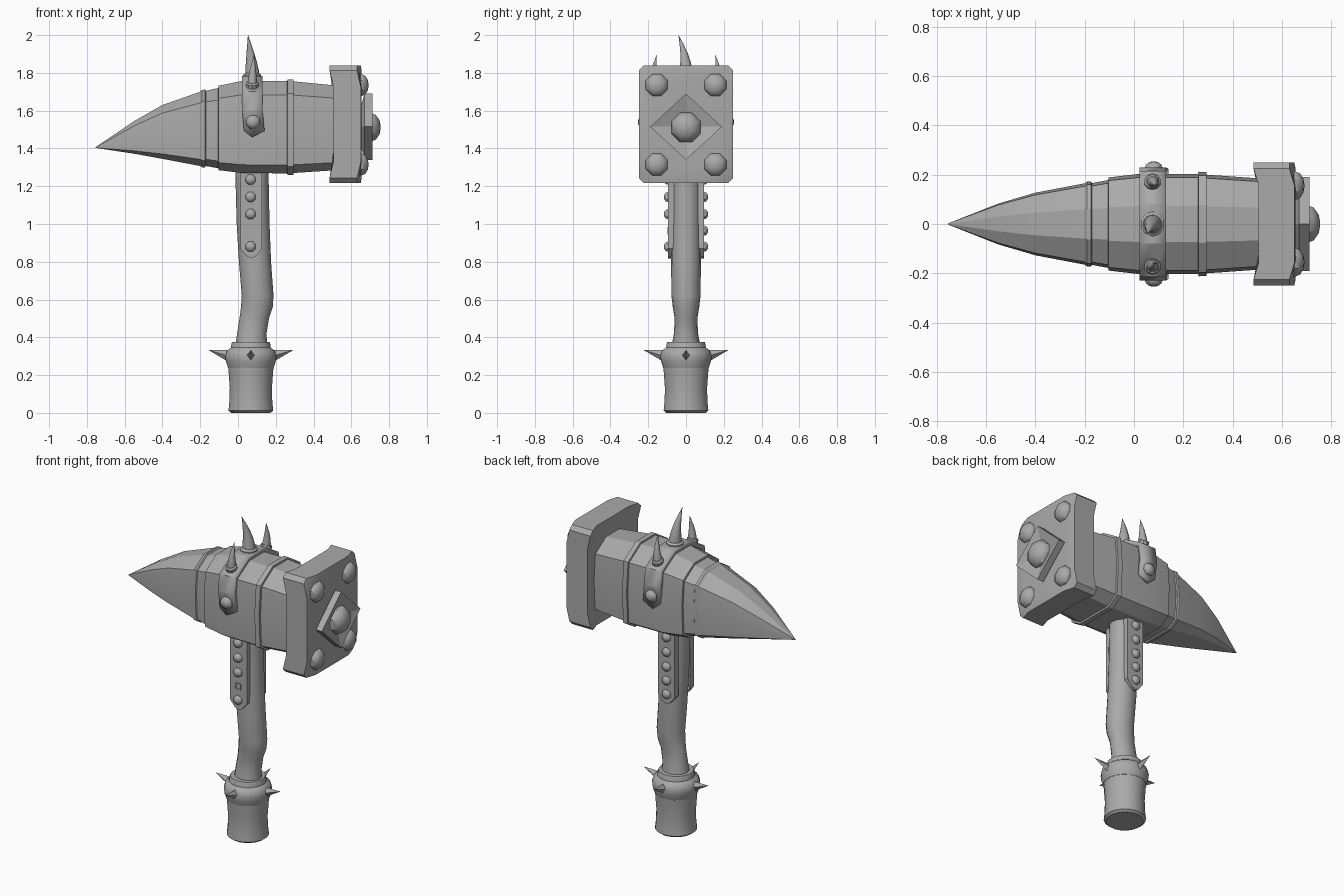
import bpy, math
from mathutils import Vector

if "Cube" in bpy.data.objects:
    bpy.data.objects.remove(bpy.data.objects["Cube"], do_unlink=True)

grey = bpy.data.materials.new("worn grey")
grey.use_nodes = True
grey.diffuse_color = (0.4, 0.4, 0.4, 1)
grey.node_tree.nodes["Principled BSDF"].inputs["Base Color"].default_value = (0.4, 0.4, 0.4, 1)


def make(name, verts, faces, angle=30):
    mesh = bpy.data.meshes.new(name)
    mesh.from_pydata(verts, [], faces)
    mesh.materials.append(grey)
    obj = bpy.data.objects.new(name, mesh)
    bpy.context.collection.objects.link(obj)
    bpy.ops.object.select_all(action='DESELECT')
    obj.select_set(True)
    bpy.context.view_layer.objects.active = obj
    bpy.ops.object.mode_set(mode='EDIT')
    bpy.ops.mesh.select_all(action='SELECT')
    bpy.ops.mesh.normals_make_consistent(inside=False)
    bpy.ops.object.mode_set(mode='OBJECT')
    bpy.ops.object.shade_smooth_by_angle(angle=math.radians(angle))
    return obj


def loft(name, rings, angle=30):
    """Skin a list of equal rings and cap both ends."""
    n = len(rings[0])
    verts = [v for ring in rings for v in ring]
    faces = [(k * n + i, k * n + (i + 1) % n, (k + 1) * n + (i + 1) % n, (k + 1) * n + i)
             for k in range(len(rings) - 1) for i in range(n)]
    faces += [tuple(range(n)), tuple(range(len(verts) - n, len(verts)))]
    return make(name, verts, faces, angle)


def lathe(name, profile, origin, axis=(0, 0, 1), seg=16, angle=30):
    """Turn (radius, height) pairs around an axis."""
    turn = Vector((0, 0, 1)).rotation_difference(Vector(axis))
    rings = [[Vector(origin) + turn @ Vector((r * math.cos(a), r * math.sin(a), h))
              for a in (math.tau * (i + 0.5) / seg for i in range(seg))] for r, h in profile]
    return loft(name, rings, angle)


def stud(name, origin, axis, radius, height):
    dome = [(1, -0.3), (1, 0.15), (0.85, 0.6), (0.5, 0.9), (0.12, 1)]
    lathe(name, [(radius * r, height * h) for r, h in dome], origin, axis, 8, 40)


# Head: faceted spike, stepped collars and a raised band
def section(x, low, high, half):
    h = high - low
    right = [(0.36, high), (0.93, high - 0.15 * h), (1, low + 0.5 * h),
             (0.95, low + 0.09 * h), (0.6, low)]
    pts = right + [(-y, z) for y, z in reversed(right)]
    return [(x, y * half, z) for y, z in pts]


stations = [
    (-0.755, 1.403, 1.406, 0.002), (-0.55, 1.372, 1.545, 0.083), (-0.4, 1.345, 1.63, 0.127),
    (-0.2, 1.307, 1.7, 0.165), (-0.19, 1.30, 1.71, 0.172), (-0.175, 1.30, 1.713, 0.172),
    (-0.17, 1.307, 1.705, 0.166), (-0.105, 1.295, 1.72, 0.178), (-0.103, 1.285, 1.732, 0.189),
    (0.02, 1.27, 1.757, 0.203), (0.26, 1.268, 1.757, 0.203), (0.262, 1.26, 1.766, 0.212),
    (0.293, 1.26, 1.766, 0.211), (0.295, 1.27, 1.755, 0.2), (0.52, 1.285, 1.733, 0.184)]
loft("hammer_head", [section(*s) for s in stations], 15)

# Striking plate with swept-back corners
corner = [(0.25, 0.2, 0), (0.25, 0.285, 1), (0.225, 0.31, 1), (0.16, 0.31, 0)]
outline = corner + [(-y, z, s) for y, z, s in reversed(corner)]
outline += [(-y, -z, s) for y, z, s in outline]


def plate_ring(x, scale, sweep):
    return [(x - sweep * s, y * scale, 1.528 + z * scale) for y, z, s in outline]


loft("striking_plate", [plate_ring(0.505, 0.75, 0), plate_ring(0.505, 1, 0.02),
                        plate_ring(0.65, 1, 0.02), plate_ring(0.655, 0.9, 0.01),
                        plate_ring(0.655, 0.7, 0)], 15)

# Diamond ornament with tips lifted off the plate
diamond = [Vector((0, 0.19, 0)), Vector((0, 0, 0.175)), Vector((0, -0.19, 0)), Vector((0, 0, -0.175))]
rings = []
for x, scale in ((0.645, 0.5), (0.67, 1), (0.712, 1), (0.685, 0.35)):
    rings.append([Vector((x, 0, 1.515)) + d * scale for d in diamond])
loft("diamond_ornament", rings, 5)
stud("center_stud", (0.69, 0, 1.512), (1, 0, 0), 0.084, 0.065)
for y in (-0.155, 0.155):
    for z in (1.315, 1.735):
        stud("plate_stud", (0.648, y, z), (1, 0, 0), 0.063, 0.043)

# Strap over the head: pointed ends, thickened outward
arch = [(-0.208, 1.495), (-0.216, 1.6), (-0.203, 1.695), (-0.076, 1.77)]
arch += [(-y, z) for y, z in reversed(arch)]
verts = []
for i, (y, z) in enumerate(arch):
    tip = 0.035 if i in (0, len(arch) - 1) else 0
    lean = 0.01 if tip else 0
    verts += [(0.022 + lean, y, z), (0.075, y, z - tip), (0.13 + lean, y, z)]
faces = [(3 * i + j, 3 * i + j + 1, 3 * i + j + 4, 3 * i + j + 3)
         for i in range(len(arch) - 1) for j in range(2)]
strap = make("head_strap", verts, faces, 10)
thick = strap.modifiers.new("thickness", 'SOLIDIFY')
thick.thickness = 0.028
thick.offset = 0
for side in (-1, 1):
    stud("strap_stud", (0.08, side * 0.22, 1.54), (0, side, 0), 0.04, 0.034)


# Curved horns with base rings
def horn(name, base, tip, radius, bow):
    base, tip = Vector(base), Vector(tip)
    rings = []
    for t in (0, 0.2, 0.4, 0.6, 0.8, 0.93, 1):
        center = base.lerp(tip, t) + Vector((0.2, 1, 0)) * bow * math.sin(math.pi * t)
        r = radius * max(1 - t ** 1.4, 0.03)
        rings.append([center + Vector((r * math.cos(a), r * math.sin(a), 0))
                      for a in (math.tau * i / 10 for i in range(10))])
    loft(name, rings, 40)


horn("center_horn", (0.078, 0, 1.765), (0.053, -0.04, 2.0), 0.04, 0.014)
lathe("center_horn_ring", [(0.05, 0), (0.05, 0.025), (0.038, 0.035)], (0.075, 0, 1.765), seg=10)
for side in (-1, 1):
    horn("side_horn", (0.075, side * 0.168, 1.725), (0.085, side * 0.155, 1.895), 0.027, side * 0.008)
    lathe("side_horn_ring", [(0.034, 0), (0.034, 0.025), (0.026, 0.032)],
          (0.075, side * 0.165, 1.722), (0, side * 0.4, 1), 10)

# Gently crooked handle: height, centre x, half width, half depth
grip = [(0.34, 0.07, 0.085, 0.078), (0.42, 0.073, 0.078, 0.064), (0.5, 0.086, 0.078, 0.06),
        (0.56, 0.1, 0.084, 0.07), (0.62, 0.104, 0.084, 0.077), (0.8, 0.09, 0.085, 0.079),
        (1.0, 0.08, 0.087, 0.08), (1.3, 0.073, 0.088, 0.081)]
loft("handle", [[(cx + w * math.cos(a), d * math.sin(a), z)
                 for a in (math.tau * i / 16 for i in range(16))] for z, cx, w, d in grip], 40)

# Riveted straps down the front and back of the handle
for side in (-1, 1):
    shape = [(0.012, 1.29), (0.012, 0.87), (0.045, 0.83), (0.07, 0.818),
             (0.095, 0.83), (0.128, 0.87), (0.128, 1.29)]
    loft("handle_strap", [[(x, side * y, z) for x, z in shape] for y in (0.055, 0.095)], 10)
    for z in (0.88, 0.965, 1.052, 1.143, 1.235):
        if side < 0 and z == 0.965:
            # Empty rivet seat
            lathe("empty_rivet_seat", [(0.028, -0.01), (0.028, 0.004), (0.02, 0.004), (0.02, 0)],
                  (0.067, -0.095, z), (0, -1, 0), 4)
        else:
            stud("handle_rivet", (0.067, side * 0.093, z), (0, side, 0), 0.029, 0.024)

# Pommel, collar and four spikes
lathe("pommel", [(0.105, 0), (0.12, 0.012), (0.115, 0.06), (0.113, 0.13), (0.118, 0.2),
                 (0.121, 0.24)], (0.068, 0, 0), seg=20)
lathe("collar", [(0.11, 0.232), (0.122, 0.238), (0.133, 0.27), (0.137, 0.3), (0.128, 0.33),
                 (0.107, 0.345), (0.104, 0.365), (0.1, 0.376), (0.07, 0.376)],
      (0.068, 0, 0), seg=20, angle=40)
for k in range(4):
    out = Vector((math.cos(k * math.pi / 2), math.sin(k * math.pi / 2), 0))
    across = Vector((-out.y, out.x, 0))
    root = Vector((0.068, 0, 0.3)) + out * 0.115
    tip = Vector((0.068, 0, 0.332)) + out * 0.222
    square = [across * 0.024, Vector((0, 0, 0.032)), across * -0.024, Vector((0, 0, -0.032))]
    loft("collar_spike", [[root + q for q in square], [tip + q * 0.03 for q in square]], 10)
